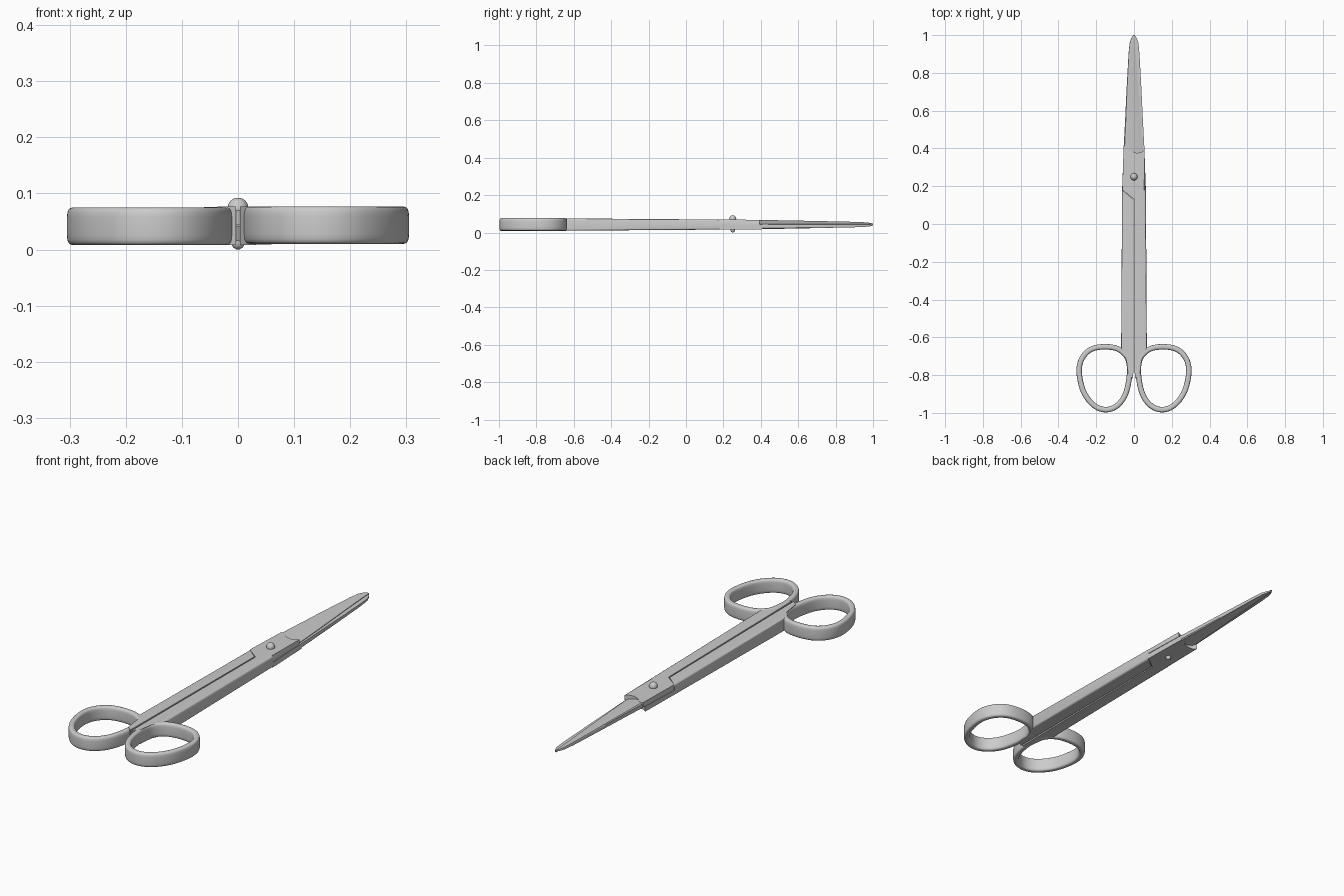
import bpy, bmesh, math
from mathutils import Matrix, Vector

if "Cube" in bpy.data.objects:
    bpy.data.objects.remove(bpy.data.objects["Cube"])

MID = 0.0425  # height of the plane where the two halves meet


def finish(bm, name, flip=False, angle=35):
    bmesh.ops.recalc_face_normals(bm, faces=bm.faces)
    m = Matrix.Translation((0, 0, MID))
    if flip:
        m = m @ Matrix.Rotation(math.pi, 4, 'Y')
    bm.transform(m)
    me = bpy.data.meshes.new(name)
    bm.to_mesh(me)
    bm.free()
    ob = bpy.data.objects.new(name, me)
    bpy.context.collection.objects.link(ob)
    bpy.ops.object.select_all(action='DESELECT')
    ob.select_set(True)
    bpy.context.view_layer.objects.active = ob
    bpy.ops.object.shade_smooth_by_angle(angle=math.radians(angle))


def loft(bm, rings, closed=False):
    vs = [[bm.verts.new(p) for p in r] for r in rings]
    n = len(vs[0])
    for i in range(len(vs) if closed else len(vs) - 1):
        a, b = vs[i], vs[(i + 1) % len(vs)]
        for j in range(n):
            k = (j + 1) % n
            bm.faces.new((a[j], a[k], b[k], b[j]))
    if not closed:
        bm.faces.new(vs[0])
        bm.faces.new(vs[-1])


# Finger loop: rounded section swept around an egg-shaped path
LOOP = [(.155, -.650), (.23, -.665), (.278, -.717), (.290, -.79), (.266, -.89), (.212, -.96),
        (.15, -.983), (.09, -.962), (.045, -.90), (.024, -.80), (.032, -.715), (.08, -.664)]


def finger_loop(name, flip):
    p = [Vector(q) for q in LOOP]
    n, path = len(p), []
    for i in range(n):
        a, b, c, d = (p[(i + k) % n] for k in (-1, 0, 1, 2))
        for s in range(6):
            t = s / 6
            path.append(.5 * (2 * b + (c - a) * t + (2 * a - 5 * b + 4 * c - d) * t * t
                              + (3 * b - a - 3 * c + d) * t ** 3))
    rings, m = [], len(path)
    for i, c in enumerate(path):
        tan = (path[(i + 1) % m] - path[i - 1]).normalized()
        nor = Vector((tan.y, -tan.x))
        ring = []
        for j in range(20):
            ang = math.tau * (j + .5) / 20
            u, v = math.cos(ang), math.sin(ang)
            w = math.copysign(abs(u) ** .6, u) * .0145
            z = math.copysign(abs(v) ** .4, v) * .0335
            q = c + nor * w
            ring.append((q.x, q.y, z + .001))
        rings.append(ring)
    bm = bmesh.new()
    loft(bm, rings, True)
    finish(bm, name, flip, 60)


# Shank with half-thickness joint plate: full-height bar, then upper layer only
OUTLINE = [(.004, -.82), (.03, -.80), (.04, -.72), (.068, -.66), (.063, .18),
           (.055, .392), (.04, .380), (.015, .376), (-.012, .386), (-.028, .41),
           (-.055, .41), (-.062, .18), (.003, .13)]


def shank(name, flip):
    def h(y):
        return .033 - .0075 * (y + .65)
    bm = bmesh.new()
    n = len(OUTLINE)
    top = [bm.verts.new((x, y, h(y))) for x, y in OUTLINE]
    mid = [bm.verts.new((x, y, .001)) for x, y in OUTLINE]
    low = {i: bm.verts.new((*OUTLINE[i], -h(OUTLINE[i][1]))) for i in (0, 1, 2, 3, 4, n - 1)}
    bm.faces.new(top)
    bm.faces.new([low[i] for i in (0, 1, 2, 3, 4, n - 1)])
    bm.faces.new(mid[4:])
    for i in range(n):
        k = (i + 1) % n
        bm.faces.new((top[i], top[k], mid[k], mid[i]))
    for i, k in ((0, 1), (1, 2), (2, 3), (3, 4), (4, n - 1), (n - 1, 0)):
        bm.faces.new((mid[i], mid[k], low[k], low[i]))
    bmesh.ops.recalc_face_normals(bm, faces=bm.faces)
    # round the long outer edges generously, everything else slightly
    outer = [e for e in bm.edges if all(v in (top[3], top[4], low[3], low[4]) for v in e.verts)
             and abs(e.verts[0].co.y - e.verts[1].co.y) > .5]
    bmesh.ops.bevel(bm, geom=outer, offset=.009, segments=4, profile=.5, affect='EDGES')
    finish(bm, name, flip)


# Blade: spine, ridge and hollow bevel down to the cutting edge (y, spine, ridge, cut, height)
BLADE = [(.35, -.0555, -.03, .048, .0247), (.41, -.0545, -.029, .047, .0245),
         (.55, -.047, -.028, .037, .022), (.7, -.040, -.027, .025, .019),
         (.9, -.029, -.023, .009, .0145), (.96, -.023, -.019, .005, .012),
         (.985, -.014, -.011, .004, .009), (1.0, -.004, -.002, .003, .005)]


def blade(name, flip):
    bm = bmesh.new()
    loft(bm, [[(s, y, .0008), (s, y, h * .8), (s * .8 + r * .2, y, h), (r, y, h),
               (c, y, .004), (c, y, .0008)] for y, s, r, c, h in BLADE])
    finish(bm, name, flip, 25)


for side, flip in (("right", False), ("left", True)):
    finger_loop(side + "_finger_loop", flip)
    shank(side + "_shank", flip)
    blade(side + "_blade", flip)

# Pivot rivet: large dome on top, pin, small dome underneath
bm = bmesh.new()
prof = [(.019 * math.cos(a), .030 + .020 * math.sin(a)) for a in
        [math.radians(d) for d in (-40, -15, 5, 25, 45, 60, 75)]]
prof = [(.012 * math.cos(a), -.030 + .0125 * math.sin(a)) for a in
        [math.radians(d) for d in (-75, -50, -25, 0)]] + prof
loft(bm, [[(r * math.cos(math.tau * j / 32), .25 + r * math.sin(math.tau * j / 32), z)
           for j in range(32)] for r, z in prof])
finish(bm, "pivot_rivet", False, 50)
